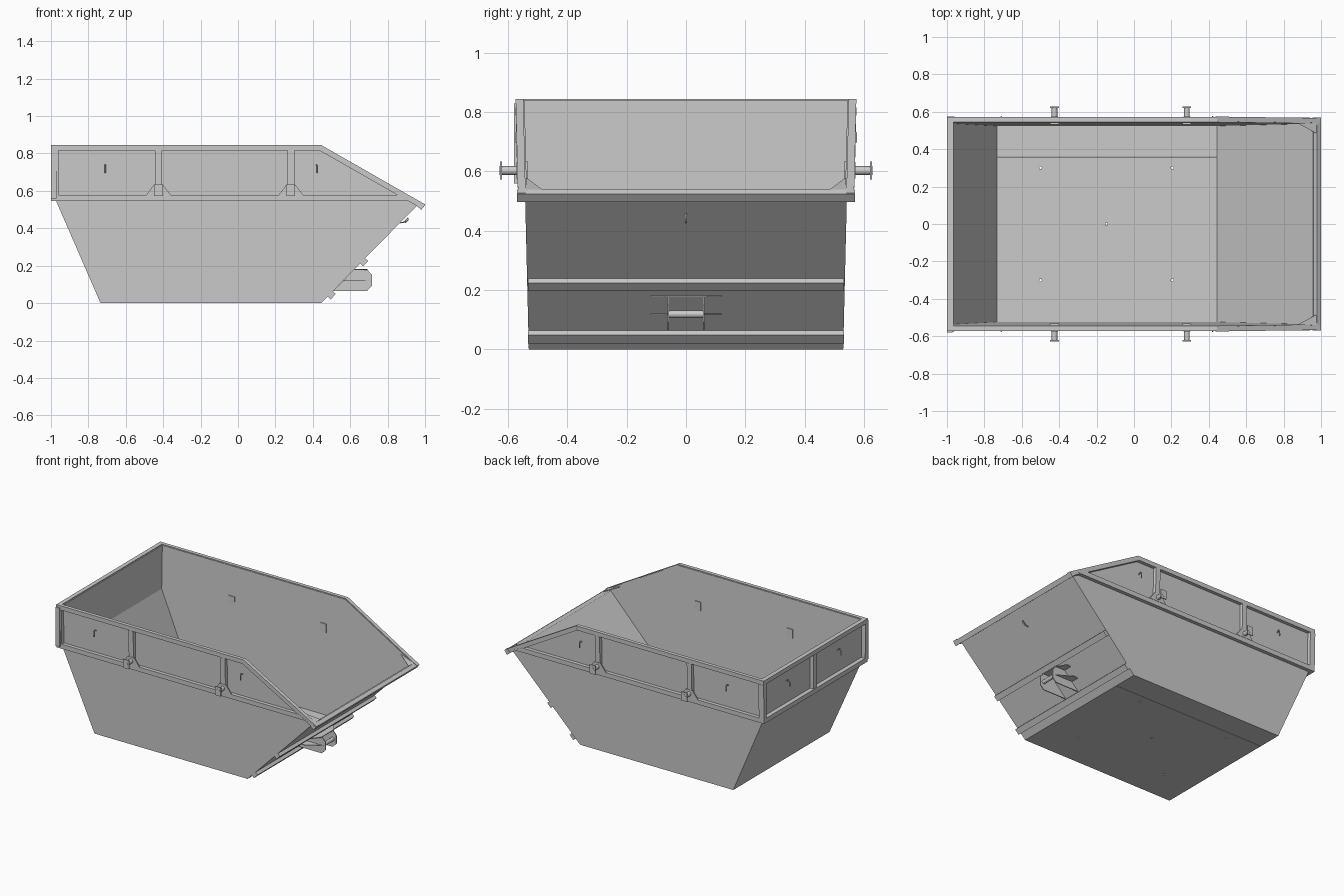
import bpy, bmesh
from mathutils import Vector

if "Cube" in bpy.data.objects:
    bpy.data.objects.remove(bpy.data.objects["Cube"])


def slab(name, pts, offset):
    """Prism: planar outline pushed along an offset vector."""
    bm = bmesh.new()
    off = Vector(offset)
    a = [bm.verts.new(p) for p in pts]
    b = [bm.verts.new(Vector(p) + off) for p in pts]
    bm.faces.new(a)
    bm.faces.new(b[::-1])
    n = len(pts)
    for i in range(n):
        bm.faces.new((a[i], a[(i + 1) % n], b[(i + 1) % n], b[i]))
    bmesh.ops.recalc_face_normals(bm, faces=bm.faces)
    me = bpy.data.meshes.new(name)
    bm.to_mesh(me)
    bm.free()
    ob = bpy.data.objects.new(name, me)
    bpy.context.collection.objects.link(ob)
    return ob


def box(name, lo, hi):
    (x0, y0, z0), (x1, y1, z1) = lo, hi
    return slab(name, [(x0, y0, z0), (x1, y0, z0), (x1, y1, z0), (x0, y1, z0)], (0, 0, z1 - z0))


def rod(name, r, p, q, sides=16):
    p, q = Vector(p), Vector(q)
    bpy.ops.mesh.primitive_cylinder_add(vertices=sides, radius=r, depth=(q - p).length, location=(p + q) / 2)
    ob = bpy.context.object
    ob.rotation_euler = (q - p).to_track_quat('Z', 'Y').to_euler()
    ob.name = name
    bpy.ops.object.shade_smooth_by_angle()
    return ob


def wire(name, pts, r=0.004):
    cu = bpy.data.curves.new(name, 'CURVE')
    cu.dimensions = '3D'
    cu.bevel_depth, cu.bevel_resolution, cu.use_fill_caps = r, 1, True
    sp = cu.splines.new('POLY')
    sp.points.add(len(pts) - 1)
    for v, p in zip(sp.points, pts):
        v.co = (*p, 1)
    bpy.context.collection.objects.link(bpy.data.objects.new(name, cu))


def w(z):
    """Half width of the flared tub at height z."""
    return 0.53 + 0.024 * z


def side(name, xz, s, depth, lift=0.0):
    return slab(name, [(x, s * (w(z) + lift), z) for x, z in xz], (0, s * depth, 0))


def cross(name, p, q, off):
    """Plate spanning the tub between two profile points."""
    return slab(name, [(p[0], -w(p[1]), p[1]), (p[0], w(p[1]), p[1]),
                       (q[0], w(q[1]), q[1]), (q[0], -w(q[1]), q[1])], off)


T = 0.006
A, B, TIP, KNEE = (-0.735, 0), (0.445, 0), (0.96, 0.525), (-0.97, 0.54)

# Floor in two sheets, with drain holes
floors = [box("floor_main", (A[0], -0.53, 0), (B[0], 0.358, T)),
          box("floor_strip", (A[0], 0.36, 0), (B[0], 0.53, T))]
for x, y in [(-0.5, 0.3), (-0.5, -0.3), (0.205, 0.3), (0.205, -0.3), (-0.147, 0)]:
    c = rod("drain_cutter", 0.007, (x, y, -0.05), (x, y, 0.05), 12)
    c.hide_render = True
    c.hide_viewport = True
    m = floors[0].modifiers.new("drain", 'BOOLEAN')
    m.operation, m.object, m.solver = 'DIFFERENCE', c, 'EXACT'

# End walls and loading slope
cross("rear_slope", A, KNEE, (T, 0, 0))
cross("rear_upper_wall", KNEE, (-0.97, 0.84), (T, 0, 0))
cross("front_slope", B, TIP, (-0.004, 0, 0.004))

# Loading lip
slab("front_lip", [(x, -0.57, z) for x, z in [(0.955, 0.52), (0.978, 0.54), (1.0, 0.524), (0.98, 0.498)]],
     (0, 1.14, 0))

# Stiffening bars under the slope
t, n = Vector((0.7, 0, 0.714)), Vector((0.714, 0, -0.7))
base = Vector((B[0], -0.533, 0))
for s0, s1 in [(0.05, 0.09), (0.298, 0.336)]:
    slab("slope_bar", [base + t * s0, base + t * s1, base + t * s1 + n * 0.022, base + t * s0 + n * 0.022],
         (0, 1.066, 0))

for s in (-1, 1):
    # Side wall
    side("side_wall", [A, B, TIP, (0.98, 0.535), (0.445, 0.84), (-0.97, 0.84), KNEE], s, -T)
    # Side frame
    side("side_top_rail", [(-1, 0.815), (0.437, 0.815), (0.445, 0.845), (-1, 0.845)], s, 0.025, -0.002)
    side("side_sloped_rail", [(0.437, 0.815), (0.955, 0.52), (0.982, 0.503), (1.0, 0.528), (0.445, 0.845)],
         s, 0.026, -0.002)
    side("side_lower_rail", [(-1, 0.545), (0.94, 0.545), (0.86, 0.577), (-1, 0.577)], s, 0.025)
    side("corner_post", [(-1, 0.577), (-0.96, 0.577), (-0.96, 0.815), (-1, 0.815)], s, 0.025)
    # Inner corner gusset at the lip
    slab("lip_gusset", [(0.87, s * 0.541, 0.582), (0.978, s * 0.541, 0.54), (0.974, s * 0.485, 0.54)],
         (0, 0, -0.005))
    # Posts, gussets and lifting pins
    for x in (-0.425, 0.283):
        side("side_post", [(x - 0.018, 0.577), (x + 0.018, 0.577), (x + 0.018, 0.815), (x - 0.018, 0.815)], s, 0.024)
        side("pin_gusset", [(x - 0.066, 0.577), (x + 0.066, 0.577), (x + 0.025, 0.632), (x - 0.025, 0.632)],
             s, 0.006, 0.021)
        rod("lifting_pin", 0.015, (x, s * 0.535, 0.603), (x, s * 0.628, 0.603))
        for y in (0.536, 0.624):
            box("pin_plate", (x - 0.023, s * y - 0.003, 0.573), (x + 0.023, s * y + 0.003, 0.634))
    # Net hooks on the sides and the rear end
    for x in (-0.71, 0.42):
        wire("side_hook", [(x, s * y, z) for y, z in [(0.545, 0.73), (0.565, 0.738), (0.573, 0.73), (0.573, 0.697)]])
    y = s * 0.283
    wire("rear_hook", [(x, y, z) for x, z in [(-0.968, 0.73), (-0.988, 0.738), (-0.997, 0.73), (-0.997, 0.697)]])

# Rear end frame
box("rear_top_rail", (-1, -0.57, 0.815), (-0.97, 0.57, 0.845))
box("rear_lower_rail", (-1, -0.565, 0.545), (-0.97, 0.565, 0.577))
box("rear_mid_post", (-0.995, -0.018, 0.577), (-0.97, 0.018, 0.815))
for s in (-1, 1):
    box("rear_corner_post", (-1, s * 0.56 - 0.02, 0.56), (-0.97, s * 0.56 + 0.008, 0.83))

# Hook below the lip
wire("slope_hook", [(0.865, 0, 0.43), (0.885, 0, 0.432), (0.908, 0, 0.455), (0.91, 0, 0.445), (0.892, 0, 0.43)])

# Tipping bracket: cheeks, top plate, fins and bar
cheek = [(0.51, 0.065), (0.69, 0.065), (0.717, 0.093), (0.717, 0.15), (0.692, 0.178), (0.62, 0.178)]
for s in (-1, 1):
    slab("bracket_cheek", [(x, s * 0.06 - 0.003, z) for x, z in cheek], (0, 0.006, 0))
    slab("bracket_fin", [(0.56, s * 0.12, 0.117), (0.56, s * 0.06, 0.117), (0.715, s * 0.06, 0.117),
                         (0.67, s * 0.075, 0.117), (0.60, s * 0.12, 0.117)], (0, 0, 0.005))
slab("bracket_top_plate", [(0.62, -0.122, 0.177), (0.62, 0.122, 0.177), (0.65, 0.122, 0.177), (0.692, 0.07, 0.177),
                           (0.692, -0.07, 0.177), (0.65, -0.122, 0.177)], (0, 0, 0.005))
rod("bracket_bar", 0.013, (0.69, -0.062, 0.119), (0.69, 0.062, 0.119))
